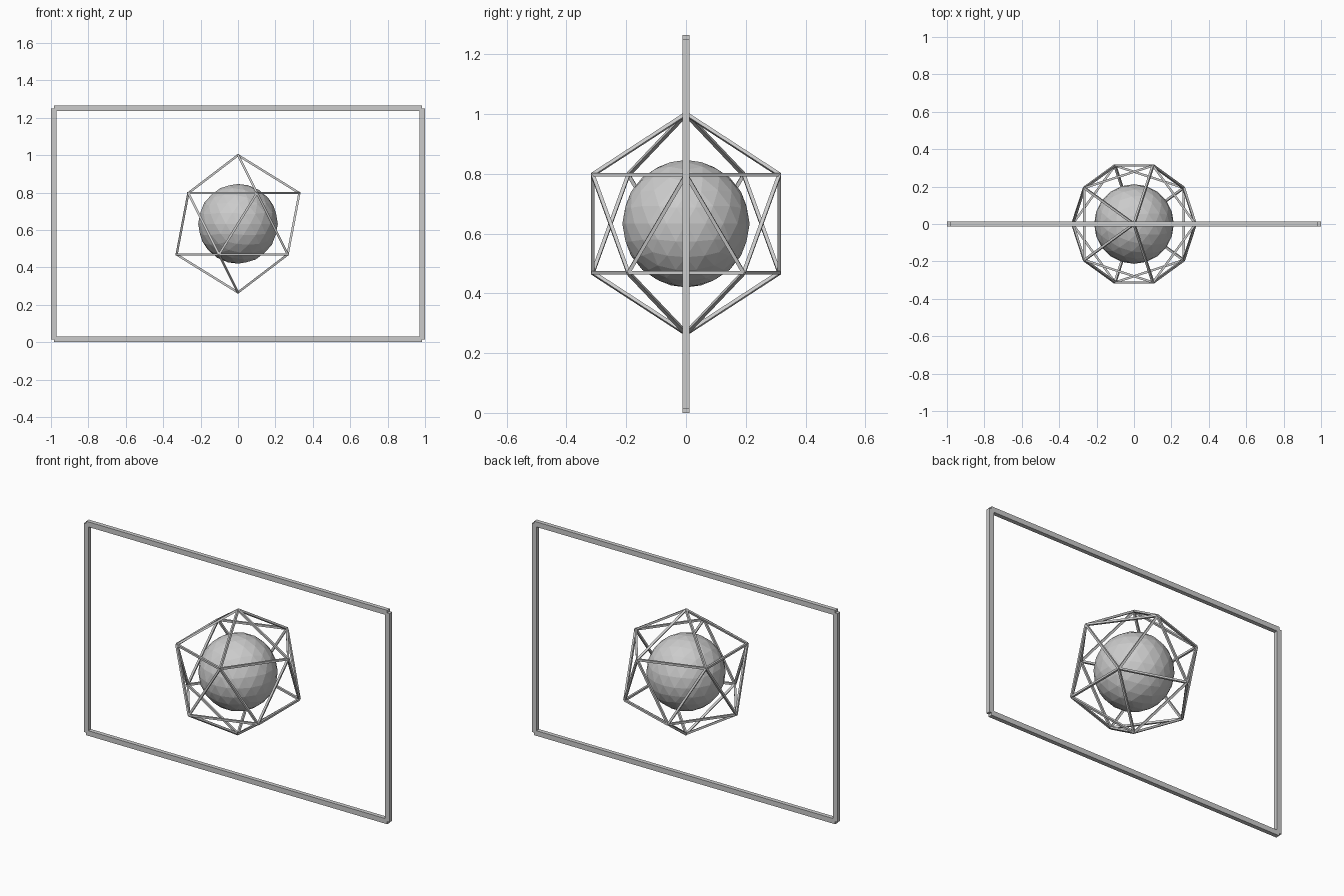
import bpy, bmesh, math
from mathutils import Vector, Matrix

if "Cube" in bpy.data.objects:
    bpy.data.objects.remove(bpy.data.objects["Cube"])

CENTRE = Vector((0, 0, 0.633))

grey = bpy.data.materials.new("light grey")
grey.diffuse_color = (0.6, 0.6, 0.6, 1)
grey.use_nodes = True
grey.node_tree.nodes["Principled BSDF"].inputs["Base Color"].default_value = grey.diffuse_color


def finish(name, bm):
    mesh = bpy.data.meshes.new(name)
    bm.to_mesh(mesh)
    bm.free()
    mesh.materials.append(grey)
    obj = bpy.data.objects.new(name, mesh)
    bpy.context.collection.objects.link(obj)
    return obj


def beam(bm, a, b, width, depth):
    """Square-ended bar from a to b; depth is measured along y where possible."""
    axis = (b - a).normalized()
    ref = Vector((0, 1, 0)) if abs(axis.y) < 0.95 else Vector((0, 0, 1))
    side = axis.cross(ref).normalized()
    up = side.cross(axis)
    rot = Matrix((side, up, axis)).transposed().to_4x4()
    size = Matrix.Diagonal((width, depth, (b - a).length, 1))
    bmesh.ops.create_cube(bm, size=1, matrix=Matrix.Translation((a + b) / 2) @ rot @ size)


# Rectangular outer frame: four bars meeting on their centre lines
bm = bmesh.new()
x, z0, z1 = 0.985, 0.015, 1.25
corners = [Vector(p) for p in ((-x, 0, z0), (x, 0, z0), (x, 0, z1), (-x, 0, z1))]
for i in range(4):
    beam(bm, corners[i], corners[(i + 1) % 4], 0.03, 0.025)
finish("outer_frame", bm)

# Icosahedral cage: one thin strut along each edge
ico = bmesh.new()
bmesh.ops.create_icosphere(ico, subdivisions=1, radius=0.367)
bm = bmesh.new()
for e in ico.edges:
    beam(bm, e.verts[0].co + CENTRE, e.verts[1].co + CENTRE, 0.012, 0.012)
ico.free()
finish("icosahedron_cage", bm)

# Faceted core sphere
bm = bmesh.new()
bmesh.ops.create_icosphere(bm, subdivisions=3, radius=0.213, matrix=Matrix.Translation(CENTRE))
finish("core_sphere", bm)
